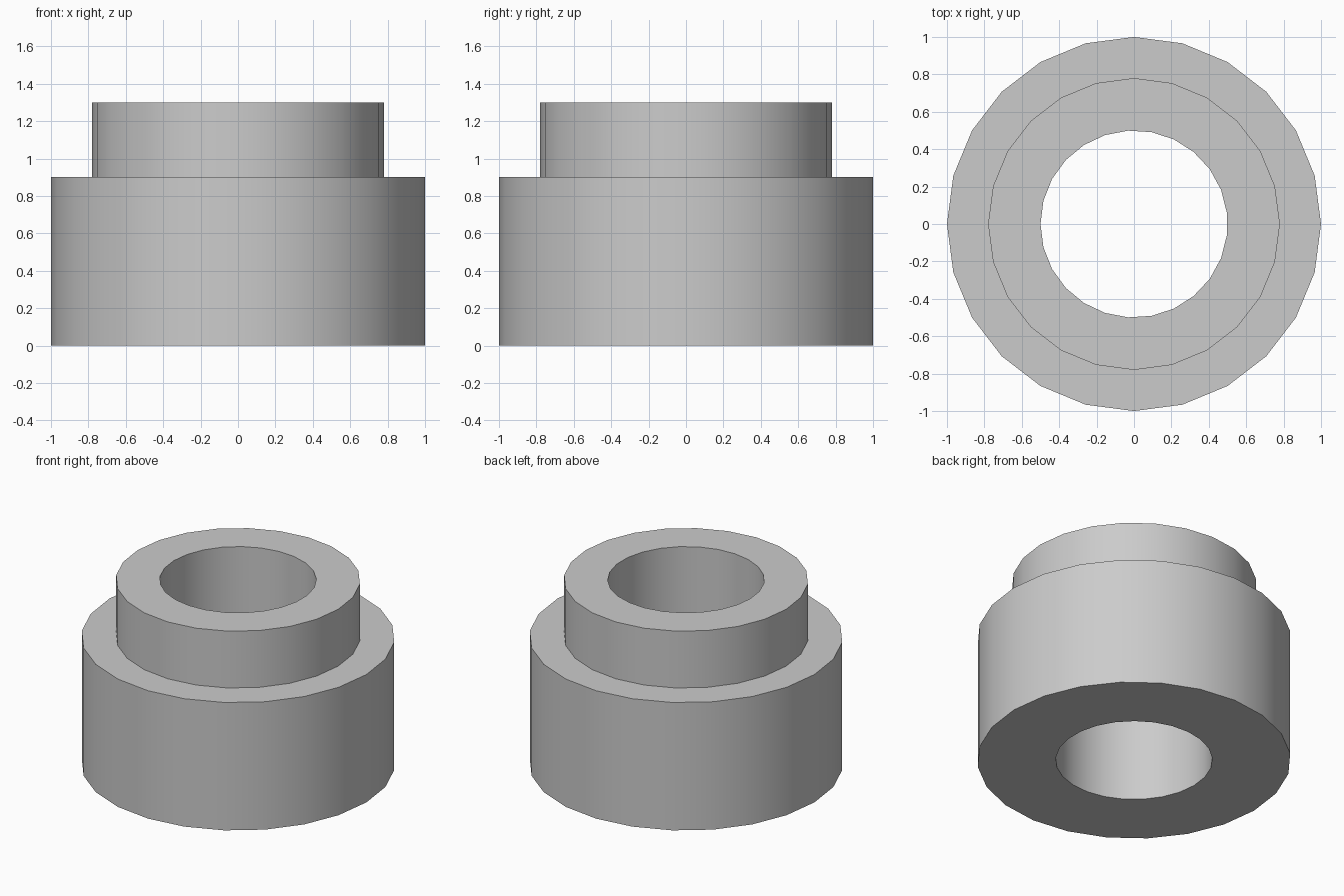
import bpy
import bmesh
from math import pi
from mathutils import Matrix

SIDES = 24
BORE_SIDES = 25
BORE_RADIUS = 0.5

old = bpy.data.objects.get("Cube")
if old:
    bpy.data.objects.remove(old, do_unlink=True)

# Plain grey material
grey = bpy.data.materials.new("plain grey")
grey.use_nodes = True
colour = (0.6, 0.6, 0.6, 1)
grey.diffuse_color = colour
grey.node_tree.nodes["Principled BSDF"].inputs["Base Color"].default_value = colour


def turned_solid(name, profile, sides, start_angle):
    """Closed solid turned from (radius, height) points, capped at both ends."""
    bm = bmesh.new()
    rings = []
    for radius, height in profile:
        place = Matrix.Translation((0, 0, height)) @ Matrix.Rotation(start_angle, 4, "Z")
        rings.append(bmesh.ops.create_circle(
            bm, segments=sides, radius=radius, matrix=place)["verts"])
    for low, high in zip(rings, rings[1:]):
        for i in range(sides):
            j = (i + 1) % sides
            bm.faces.new((low[i], low[j], high[j], high[i]))
    bm.faces.new(rings[0])
    bm.faces.new(rings[-1])
    bmesh.ops.recalc_face_normals(bm, faces=bm.faces)
    mesh = bpy.data.meshes.new(name)
    bm.to_mesh(mesh)
    bm.free()
    mesh.materials.append(grey)
    obj = bpy.data.objects.new(name, mesh)
    bpy.context.collection.objects.link(obj)
    return obj


# Wide base stepping in to a narrower collar
bushing = turned_solid("stepped_bushing",
                       [(1, 0), (1, 0.9), (0.78, 0.9), (0.78, 1.3)], SIDES, 0)

# Through hole
cutter = turned_solid("bore_cutter",
                      [(BORE_RADIUS, -0.2), (BORE_RADIUS, 1.5)], BORE_SIDES, pi / 2)
cutter.hide_render = True
bore = bushing.modifiers.new("bore", "BOOLEAN")
bore.operation = "DIFFERENCE"
bore.solver = "EXACT"
bore.object = cutter

bpy.ops.object.select_all(action="DESELECT")
bushing.select_set(True)
bpy.context.view_layer.objects.active = bushing
bpy.ops.object.modifier_apply(modifier=bore.name)
bpy.data.objects.remove(cutter, do_unlink=True)

# Round walls smooth, rims sharp
bpy.ops.object.shade_smooth_by_angle(angle=pi / 6)
